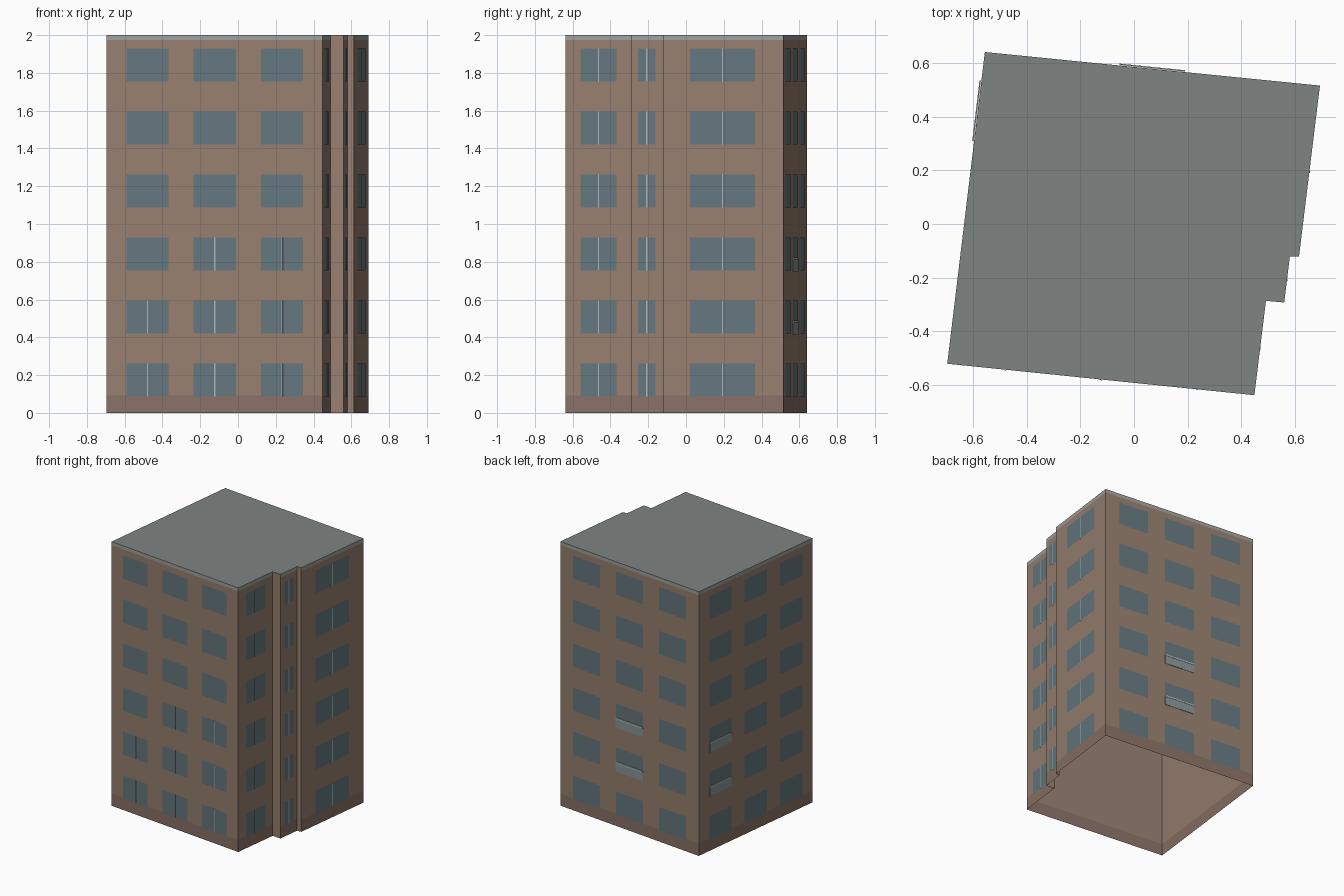
import bpy, bmesh
from mathutils import Vector

if "Cube" in bpy.data.objects:
    bpy.data.objects.remove(bpy.data.objects["Cube"])

# Footprint, counter-clockwise from the front left corner
P = [(-0.695, -0.52), (0.448, -0.637), (0.491, -0.286), (0.559, -0.292),
     (0.58, -0.121), (0.614, -0.121), (0.692, 0.515), (-0.555, 0.64)]
P = [Vector(p) for p in P]
FRONT, RIGHT, BACK, LEFT = 0, (1, 3, 5), 6, 7
STEPS = (2, 4)
FLOOR = 2 / 6
WIN_Z = (0.087, 0.262)
COLS = [(0.092, 0.286), (0.403, 0.599), (0.715, 0.910)]
BAY = (0.225, 0.765)


def material(name, color):
    m = bpy.data.materials.new(name)
    m.diffuse_color = (*color, 1)
    m.use_nodes = True
    m.node_tree.nodes["Principled BSDF"].inputs["Base Color"].default_value = m.diffuse_color
    return m


WALL = material("wall_brown", (0.31, 0.215, 0.16))
PLINTH = material("plinth_brown", (0.25, 0.165, 0.13))
STONE = material("roof_grey", (0.21, 0.23, 0.22))
BAND = material("band_grey", (0.34, 0.36, 0.34))
GLASS = material("glass_blue", (0.13, 0.185, 0.21))
FRAME = material("frame_grey", (0.42, 0.45, 0.45))
GUARD = material("guard_grey", (0.25, 0.31, 0.31))


def finish(name, bm, mats):
    me = bpy.data.meshes.new(name)
    bm.to_mesh(me)
    bm.free()
    for m in mats:
        me.materials.append(m)
    ob = bpy.data.objects.new(name, me)
    bpy.context.collection.objects.link(ob)
    return ob


def wall_point(wall, t, z, out):
    a, b = P[wall], P[(wall + 1) % len(P)]
    d = (b - a).normalized()
    p = a.lerp(b, t) + Vector((d.y, -d.x)) * out
    return (p.x, p.y, z)


def pane(bm, wall, t0, t1, z0, z1, out):
    c = [(t0, z0), (t1, z0), (t1, z1), (t0, z1)]
    return bm.faces.new([bm.verts.new(wall_point(wall, t, z, out)) for t, z in c])


def slab(bm, wall, t0, t1, z0, z1, out0, out1):
    c = [(t0, z0), (t1, z0), (t1, z1), (t0, z1)]
    inner, outer = [[bm.verts.new(wall_point(wall, t, z, o)) for t, z in c]
                    for o in (out0, out1)]
    bm.faces.new(inner[::-1])
    bm.faces.new(outer)
    for i in range(4):
        j = (i + 1) % 4
        bm.faces.new((inner[i], inner[j], outer[j], outer[i]))


# Wall shell, open underneath: plinth, brick and top band layers
bm = bmesh.new()
rings = [[bm.verts.new((p.x, p.y, z)) for p in P] for z in (0, 0.092, 1.973, 2)]
for layer, mat in enumerate((1, 0, 2)):
    lo, hi = rings[layer], rings[layer + 1]
    for i in range(len(P)):
        j = (i + 1) % len(P)
        f = bm.faces.new((lo[i], lo[j], hi[j], hi[i]))
        f.material_index = 0 if i in STEPS else mat
finish("walls", bm, [WALL, PLINTH, BAND])

# Flat roof
bm = bmesh.new()
bm.faces.new([bm.verts.new((p.x, p.y, 2)) for p in P])
finish("roof", bm, [STONE])

# Windows on every floor, with central glazing bars on some
panes, bars = bmesh.new(), bmesh.new()


def window(wall, span, floor, bar):
    z0, z1 = (floor * FLOOR + z for z in WIN_Z)
    pane(panes, wall, *span, z0, z1, 0.0015)
    if bar:
        mid = sum(span) / 2
        half = 0.0035 / (P[(wall + 1) % len(P)] - P[wall]).length
        slab(bars, wall, mid - half, mid + half, z0, z1, 0.001, 0.003)


for floor in range(6):
    for wall in (FRONT, BACK, LEFT):
        for c, span in enumerate(COLS):
            bar = wall == FRONT and (floor < 2 or (floor == 2 and c > 0))
            window(wall, span, floor, bar)
    for wall in RIGHT:
        window(wall, BAY, floor, True)
finish("window_panes", panes, [GLASS])
finish("window_bars", bars, [FRAME])

# Window guards with a top rail on the back and left walls
guards, rails = bmesh.new(), bmesh.new()
for wall, span in ((BACK, COLS[1]), (LEFT, COLS[0])):
    for floor in (1, 2):
        z = floor * FLOOR + WIN_Z[0]
        slab(guards, wall, *span, z - 0.005, z + 0.058, 0.002, 0.005)
        slab(rails, wall, *span, z + 0.058, z + 0.07, 0.002, 0.007)
finish("window_guards", guards, [GUARD])
finish("guard_rails", rails, [FRAME])
